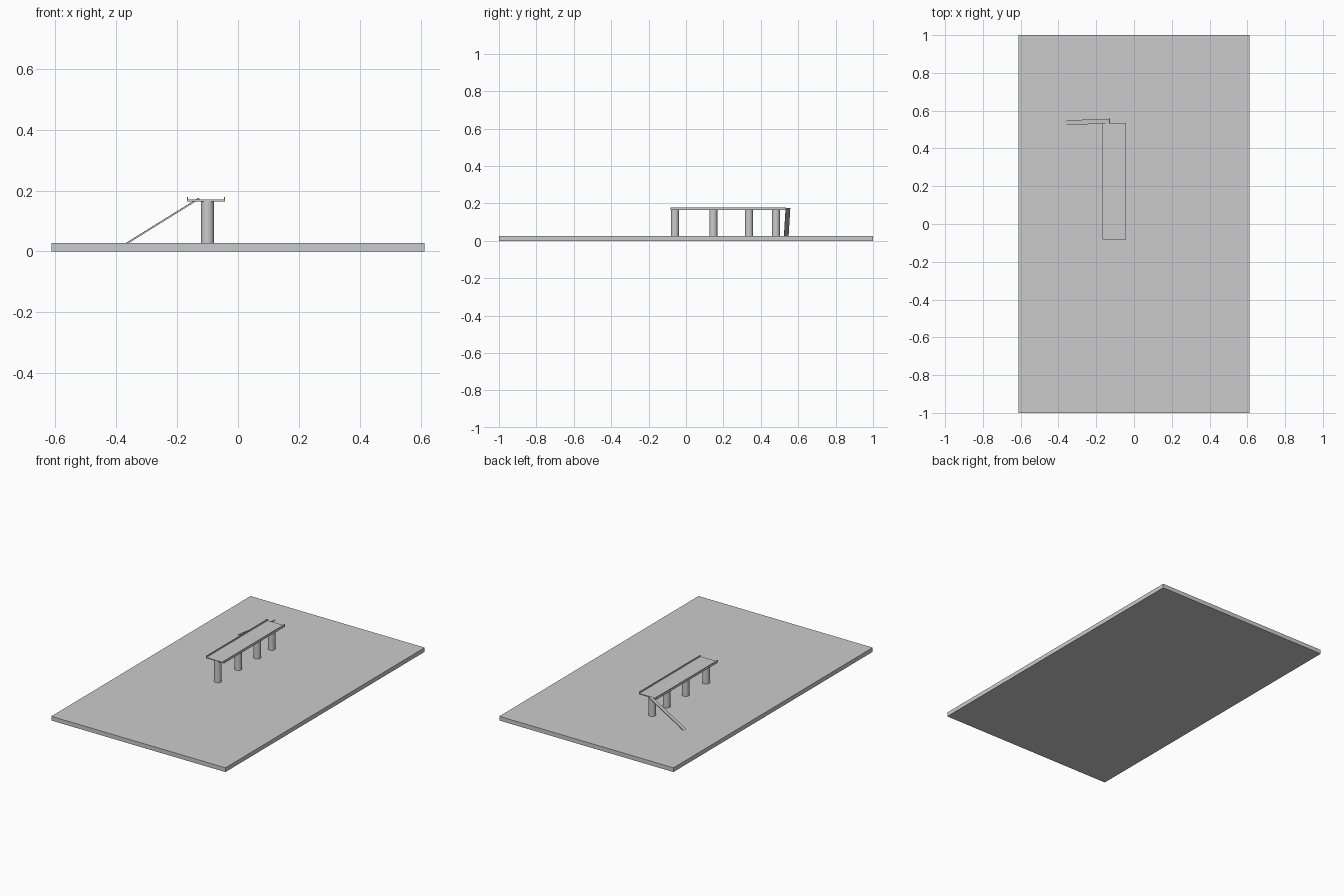
import bpy
from mathutils import Vector, Matrix

if "Cube" in bpy.data.objects:
    bpy.data.objects.remove(bpy.data.objects["Cube"])


def box(name, lo, hi):
    lo, hi = Vector(lo), Vector(hi)
    bpy.ops.mesh.primitive_cube_add(size=1, location=(lo + hi) / 2)
    ob = bpy.context.object
    ob.name = name
    ob.scale = hi - lo
    bpy.ops.object.transform_apply(location=False, rotation=False, scale=True)
    return ob


# Ground slab
box("ground_slab", (-0.612, -1, 0), (0.612, 1, 0.027))

# Raised walkway: U-shaped profile extruded along y
x0, x1, lip = -0.168, -0.042, 0.004
z0, z1, z2 = 0.164, 0.170, 0.179
y0, y1 = -0.082, 0.534
profile = [(x0, z0), (x1, z0), (x1, z2), (x1 - lip, z2),
           (x1 - lip, z1), (x0 + lip, z1), (x0 + lip, z2), (x0, z2)]
n = len(profile)
verts = [(x, y, z) for y in (y0, y1) for x, z in profile]
faces = [tuple(range(n)), tuple(range(2 * n - 1, n - 1, -1))]
faces += [(i, i + n, (i + 1) % n + n, (i + 1) % n) for i in range(n)]
mesh = bpy.data.meshes.new("walkway_deck")
mesh.from_pydata(verts, [], faces)
bpy.context.collection.objects.link(bpy.data.objects.new("walkway_deck", mesh))

# Round pillars
for i, y in enumerate((-0.059, 0.146, 0.337, 0.481)):
    bpy.ops.mesh.primitive_cylinder_add(vertices=32, radius=0.0215, depth=0.142,
                                        location=(-0.1, y, 0.096))
    bpy.context.object.name = f"pillar_{i + 1}"
    bpy.ops.object.shade_smooth_by_angle()

# Narrow sloping plank from the ground to the deck end
foot, top = Vector((-0.366, 0.536, 0.026)), Vector((-0.128, 0.545, 0.174))
along = (top - foot).normalized()
side = Vector((0, 0, 1)).cross(along).normalized()
up = along.cross(side)
length = (top - foot).length
plank = box("access_plank", (-length / 2, -0.0125, -0.0025), (length / 2, 0.0125, 0.0025))
basis = Matrix((along, side, up)).transposed().to_4x4()
plank.matrix_world = Matrix.Translation((foot + top) / 2) @ basis
